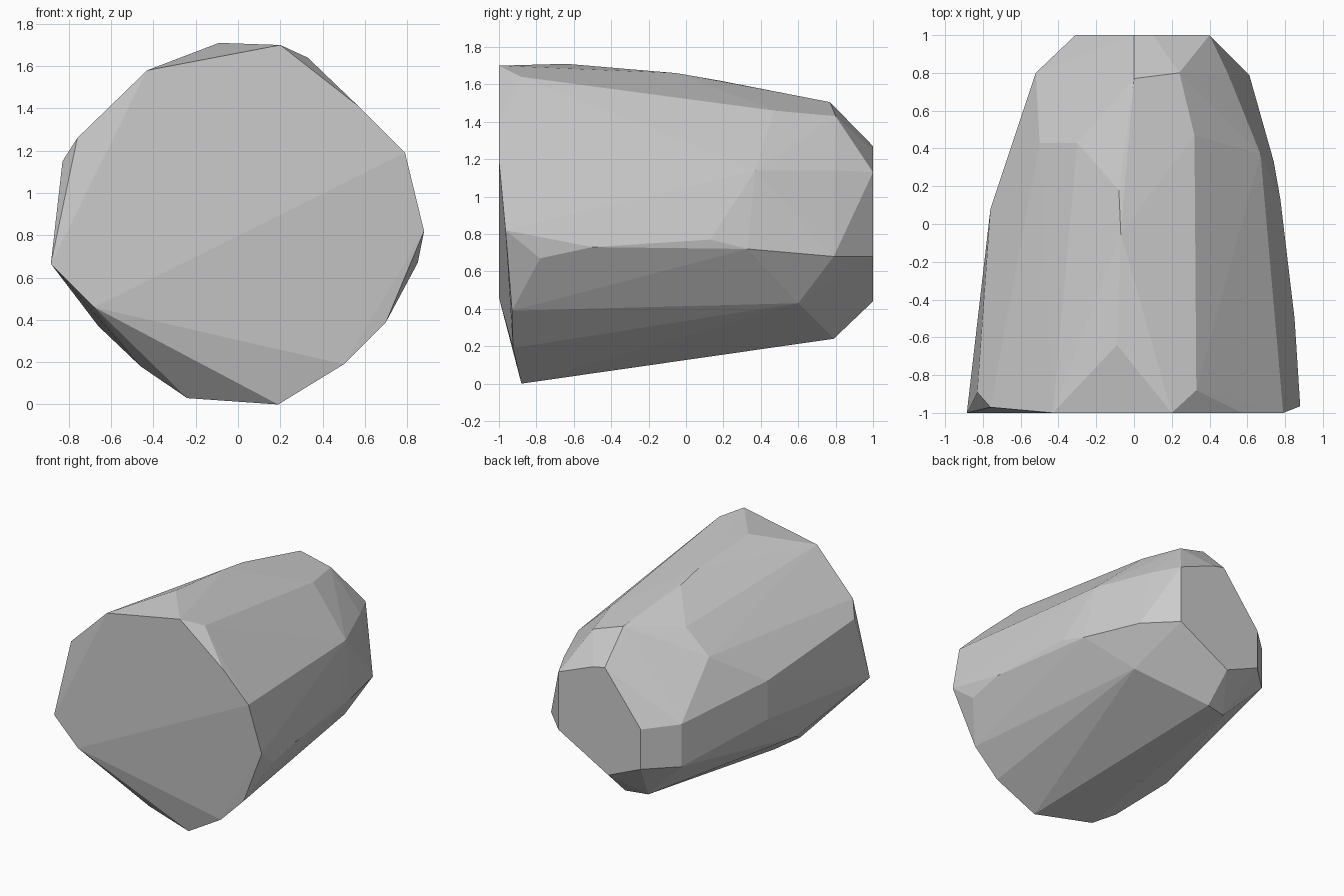
import bpy, bmesh, math

# Flat front and back end outlines (x, z)
front = [(0.2, 1.7), (-0.43, 1.58), (-0.885, 0.665), (-0.68, 0.46),
         (0.57, 1.41), (0.79, 1.19)]
back = [(0.1, 1.25), (0.25, 1.14), (0.4, 1.13), (0.4, 0.68), (-0.03, 0.44),
        (-0.31, 0.56), (-0.31, 0.87), (0.0, 1.27)]

# Facet corners along the length of the stone, grouped by side (x, y, z)
top = [(-0.09, -0.64, 1.71), (-0.07, -0.05, 1.66), (-0.08, 0.18, 1.62),
       (0.0, 0.77, 1.505), (0.33, -0.88, 1.64), (0.32, 0.47, 1.46),
       (0.24, 0.8, 1.43)]
right = [(0.88, -0.965, 0.82), (0.85, -0.78, 0.67), (0.85, -0.5, 0.73),
         (0.775, 0.13, 0.77), (0.74, 0.33, 0.72), (0.61, 0.79, 0.68),
         (0.67, 0.37, 1.14), (0.5, 0.79, 1.14)]
left = [(-0.76, -0.97, 1.26), (-0.83, -0.89, 1.15), (-0.76, 0.08, 1.02),
        (-0.76, 0.08, 0.72), (-0.52, 0.8, 0.89), (-0.52, 0.8, 0.56),
        (-0.3, 0.43, 1.45), (-0.5, 0.43, 1.27)]
under = [(0.7, -0.93, 0.39), (0.5, -0.925, 0.19), (0.19, -0.88, 0.0),
         (-0.24, -0.75, 0.03), (-0.46, -0.75, 0.18), (-0.66, -0.42, 0.37),
         (0.5, 0.6, 0.43), (-0.03, 0.79, 0.24), (-0.2, 0.75, 0.24)]

points = [(x, -1, z) for x, z in front] + [(x, 1, z) for x, z in back]
points += top + right + left + under

# Wrap the corners in a faceted skin
bm = bmesh.new()
for p in points:
    bm.verts.new(p)
hull = bmesh.ops.convex_hull(bm, input=bm.verts)
loose = {g for g in hull["geom_interior"] + hull["geom_unused"]
         if isinstance(g, bmesh.types.BMVert)}
bmesh.ops.delete(bm, geom=list(loose), context='VERTS')
bmesh.ops.dissolve_limit(bm, angle_limit=math.radians(1.5),
                         verts=bm.verts, edges=bm.edges)
bmesh.ops.recalc_face_normals(bm, faces=bm.faces)

mesh = bpy.data.meshes.new("boulder")
bm.to_mesh(mesh)
bm.free()
boulder = bpy.data.objects.new("boulder", mesh)
bpy.context.collection.objects.link(boulder)
